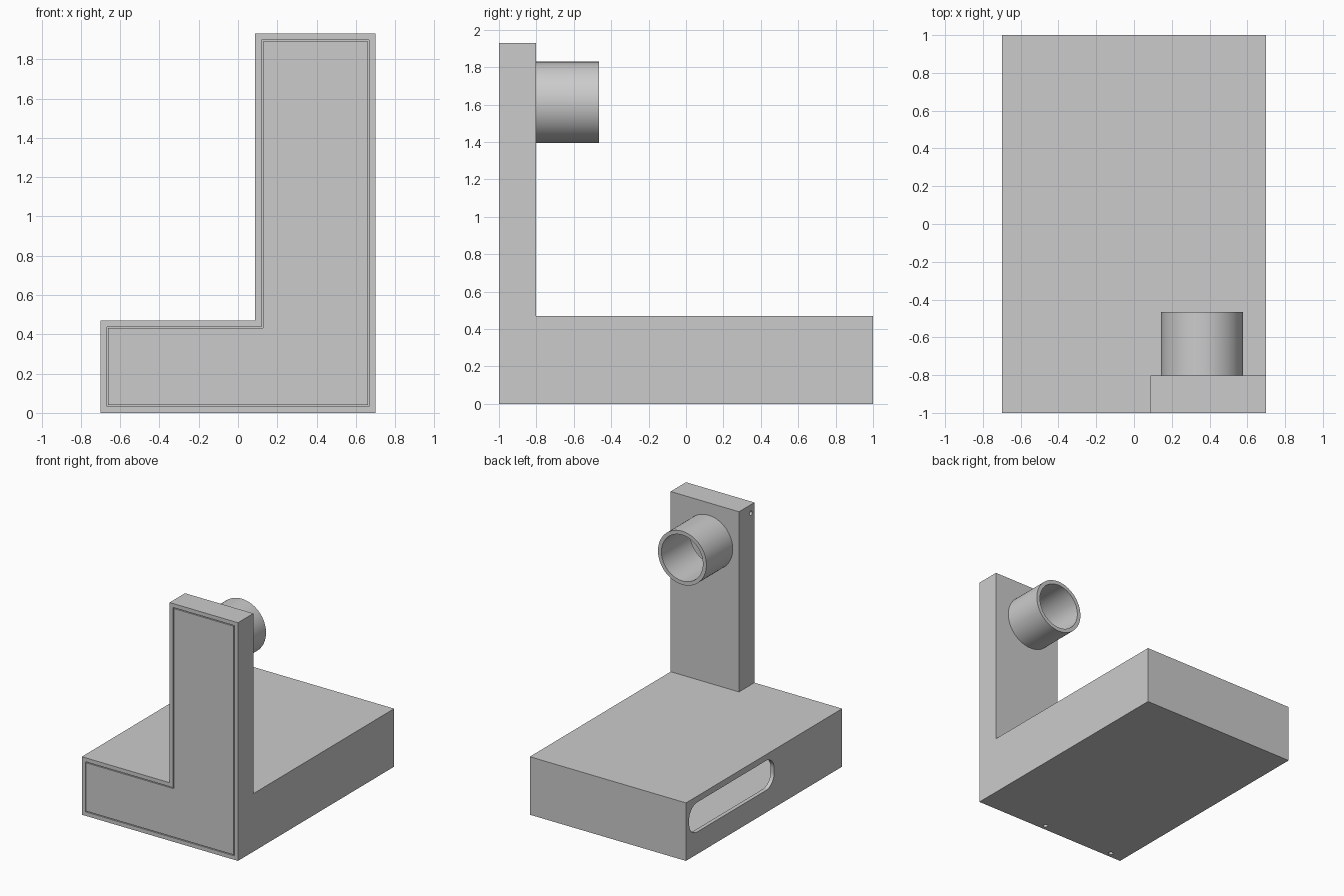
import bpy, bmesh, math
from mathutils import Matrix, Vector

if "Cube" in bpy.data.objects:
    bpy.data.objects.remove(bpy.data.objects["Cube"])

grey = bpy.data.materials.new("plain_grey")
grey.diffuse_color = (0.6, 0.6, 0.6, 1)
grey.use_nodes = True
grey.node_tree.nodes["Principled BSDF"].inputs["Base Color"].default_value = grey.diffuse_color


def finish(bm, name):
    bmesh.ops.recalc_face_normals(bm, faces=bm.faces)
    me = bpy.data.meshes.new(name)
    bm.to_mesh(me)
    bm.free()
    me.materials.append(grey)
    ob = bpy.data.objects.new(name, me)
    bpy.context.collection.objects.link(ob)
    return ob


def extrude(bm, faces, y):
    """Extrude faces along y and return the moved cap faces."""
    r = bmesh.ops.extrude_face_region(bm, geom=faces)["geom"]
    for v in r:
        if isinstance(v, bmesh.types.BMVert):
            v.co.y = y
    return [f for f in r if isinstance(f, bmesh.types.BMFace)]


def l_solid(name, t, y0, y_tower, y_base=None):
    """L-shaped front profile inset by t; the foot can run further back."""
    bm = bmesh.new()
    x0, x1, xs = -0.7 + t, 0.7 - t, 0.087 + t
    z0, zs, z1 = t, 0.47 - t, 1.93 - t
    P = lambda x, z: bm.verts.new((x, y0, z))
    step, side = P(xs, zs), P(x1, zs)
    foot = bm.faces.new([P(x0, z0), P(x1, z0), side, step, P(x0, zs)])
    tower = bm.faces.new([step, side, P(x1, z1), P(xs, z1)])
    caps = extrude(bm, [foot, tower], y_tower)
    if y_base is not None:
        low = min(caps, key=lambda f: f.calc_center_median().z)
        extrude(bm, [low], y_base)
    return finish(bm, name)


def cylinder(name, a, b, r, n=64):
    a, b = Vector(a), Vector(b)
    d = b - a
    bm = bmesh.new()
    m = Matrix.Translation((a + b) / 2) @ d.to_track_quat('Z', 'Y').to_matrix().to_4x4()
    bmesh.ops.create_cone(bm, cap_ends=True, segments=n, radius1=r, radius2=r,
                          depth=d.length, matrix=m)
    return finish(bm, name)


def slot_cutter():
    """Rounded rectangle in the yz plane, pushed through the left wall."""
    y0, y1, z0, z1, r = -0.13, 0.96, 0.18, 0.42, 0.105
    bm = bmesh.new()
    vs = []
    corners = [(y1 - r, z1 - r), (y0 + r, z1 - r), (y0 + r, z0 + r), (y1 - r, z0 + r)]
    for i, (cy, cz) in enumerate(corners):
        for k in range(13):
            a = math.pi / 2 * (i + k / 12)
            vs.append(bm.verts.new((-0.8, cy + r * math.cos(a), cz + r * math.sin(a))))
    f = bm.faces.new(vs)
    r_ = bmesh.ops.extrude_face_region(bm, geom=[f])["geom"]
    for v in r_:
        if isinstance(v, bmesh.types.BMVert):
            v.co.x = -0.6
    return finish(bm, "slot_cutter")


def boolean(ob, other, op):
    other.hide_render = True
    m = ob.modifiers.new("cut", 'BOOLEAN')
    m.operation, m.solver, m.object = op, 'EXACT', other
    bpy.context.view_layer.objects.active = ob
    bpy.ops.object.modifier_apply(modifier=m.name)
    bpy.data.objects.remove(other)


def smooth(ob):
    bpy.ops.object.select_all(action='DESELECT')
    ob.select_set(True)
    bpy.context.view_layer.objects.active = ob
    bpy.ops.object.shade_smooth_by_angle(angle=math.radians(30))


# Hollow housing: base box with upright tower and round socket
tx, tz = 0.36, 1.612
housing = l_solid("housing", 0.0, -1.0, -0.803, 1.0)
boolean(housing, cylinder("socket", (tx, -0.82, tz), (tx, -0.465, tz), 0.217), 'UNION')
boolean(housing, l_solid("cavity", 0.032, -1.1, -0.835, 0.968), 'DIFFERENCE')
boolean(housing, cylinder("bore", (tx, -0.9, tz), (tx, -0.4, tz), 0.186), 'DIFFERENCE')
boolean(housing, slot_cutter(), 'DIFFERENCE')

# Small snap holes along the front rim
boolean(housing, cylinder("hole", (0.03, -0.955, 1.86), (0.16, -0.955, 1.86), 0.018, 16), 'DIFFERENCE')
for x in (0.08, -0.57):
    boolean(housing, cylinder("hole", (x, -0.955, -0.05), (x, -0.955, 0.05), 0.018, 16), 'DIFFERENCE')
smooth(housing)

# Front cover plate set into the opening with a thin gap
cover = l_solid("front_cover", 0.039, -1.0, -0.965)
